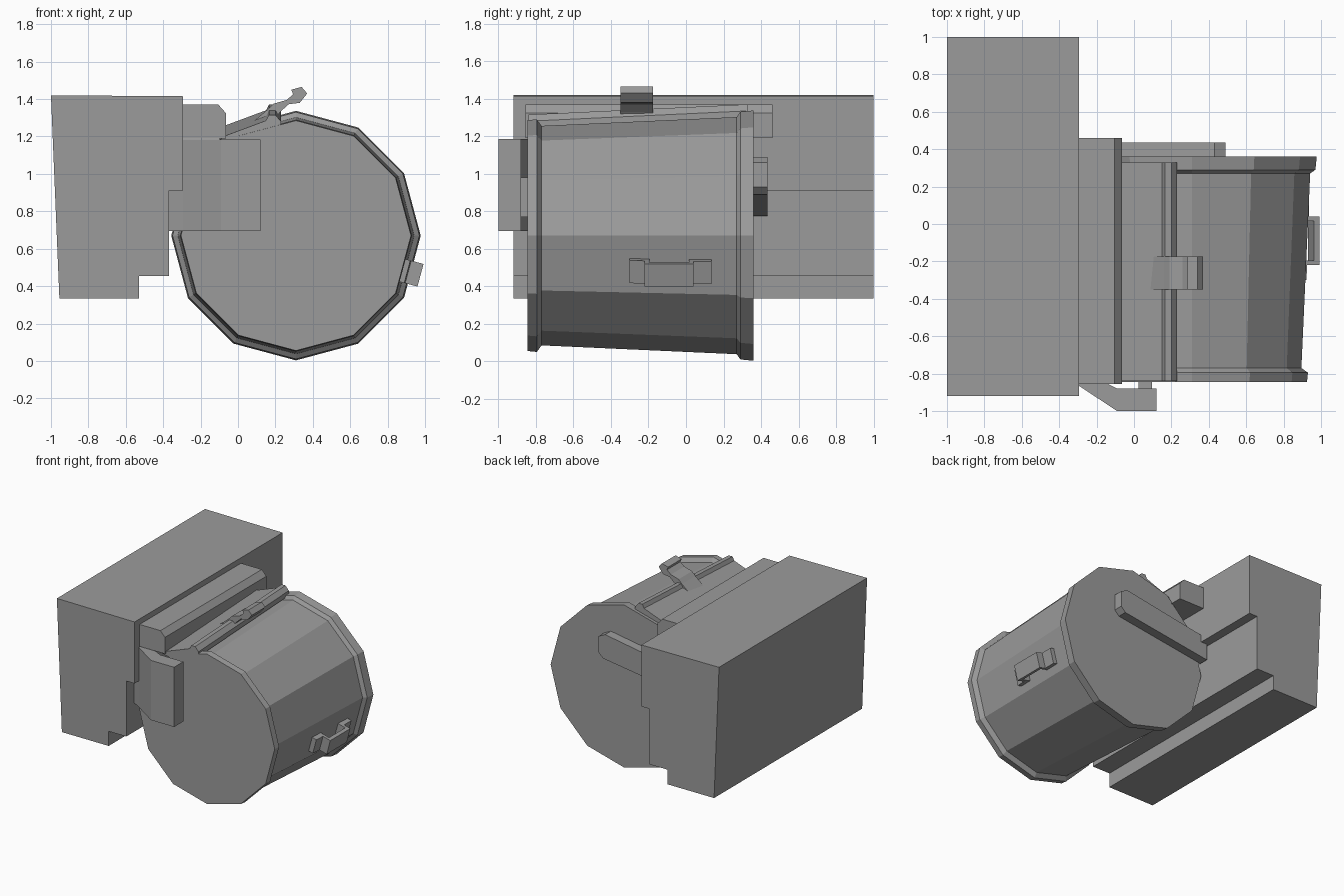
import bpy, bmesh, math
from mathutils import Vector, Matrix

cube = bpy.data.objects.get("Cube")
if cube:
    bpy.data.objects.remove(cube, do_unlink=True)

grey = bpy.data.materials.new("plain grey")
grey.use_nodes = True
colour = (0.33, 0.33, 0.33, 1)
grey.diffuse_color = colour
grey.node_tree.nodes["Principled BSDF"].inputs["Base Color"].default_value = colour


def finish(name, bm):
    bmesh.ops.recalc_face_normals(bm, faces=bm.faces)
    mesh = bpy.data.meshes.new(name)
    bm.to_mesh(mesh)
    bm.free()
    mesh.materials.append(grey)
    obj = bpy.data.objects.new(name, mesh)
    bpy.context.collection.objects.link(obj)
    return obj


def extrude(name, profile, start, end, place, shear=0.0):
    """Sweep a closed 2D profile from start to end; place maps (a, b, depth) to a point."""
    bm = bmesh.new()
    rings = []
    for d in (start, end):
        rise = Vector((0, 0, shear * (d - start)))
        rings.append([bm.verts.new(Vector(place(a, b, d)) + rise) for a, b in profile])
    n = len(profile)
    for ring in rings:
        bm.faces.new(ring)
    for i in range(n):
        j = (i + 1) % n
        bm.faces.new((rings[0][i], rings[0][j], rings[1][j], rings[1][i]))
    return finish(name, bm)


def along_y(a, b, d):
    return (a, d, b)


def along_z(a, b, d):
    return (a, b, d)


# Stepped main housing with a slightly leaning outer wall
extrude("main_housing", [(-1, 1.42), (-0.295, 1.415), (-0.295, 0.91), (-0.37, 0.91),
                         (-0.37, 0.455), (-0.53, 0.455), (-0.53, 0.335), (-0.955, 0.335)],
        -0.92, 1.0, along_y)

# Chamfered ledge beside the barrel
extrude("hinge_ledge", [(-0.3, 1.37), (-0.105, 1.37), (-0.065, 1.325),
                        (-0.065, 1.19), (-0.3, 1.19)], -0.855, 0.46, along_y)

# Bent front bracket and its pin
extrude("front_bracket", [(-0.37, -0.82), (-0.295, -0.865), (-0.09, -1), (0.12, -1),
                          (0.12, -0.88), (-0.09, -0.88), (-0.15, -0.85), (-0.37, -0.72)],
        0.695, 1.185, along_z)
extrude("front_pin", [(0.025, 0.77), (0.095, 0.77), (0.095, 0.98), (0.025, 0.98)],
        -0.89, -0.83, along_y)

# Twelve-sided tapered barrel with a flange at both ends
SIDES = 12
CENTRE = Vector((0.31, 0, 0.67))
bm = bmesh.new()
rings = []
for r, y in [(0.615, -0.845), (0.62, -0.795), (0.585, -0.77),
             (0.632, 0.27), (0.66, 0.29), (0.667, 0.36)]:
    ring = []
    for i in range(SIDES):
        a = math.tau * i / SIDES
        ring.append(bm.verts.new(CENTRE + Vector((r * math.cos(a), y, r * math.sin(a)))))
    rings.append(ring)
for low, high in zip(rings, rings[1:]):
    for i in range(SIDES):
        j = (i + 1) % SIDES
        bm.faces.new((low[i], low[j], high[j], high[i]))
bm.faces.new(rings[0])
bm.faces.new(rings[-1])
finish("barrel", bm)

# Sloping lid flap with a raised lip, following the barrel taper
extrude("lid_flap", [(-0.1, 1.18), (-0.065, 1.205), (0.15, 1.285), (0.165, 1.315),
                     (0.2, 1.315), (0.23, 1.28), (0.23, 1.24), (-0.02, 1.16)],
        -0.84, 0.33, along_y, shear=0.047)

# Curled latch on the lid
extrude("lid_latch", [(0.07, 1.27), (0.16, 1.345), (0.19, 1.375), (0.26, 1.395),
                      (0.295, 1.425), (0.285, 1.45), (0.34, 1.465), (0.37, 1.43),
                      (0.33, 1.38), (0.27, 1.372), (0.225, 1.33), (0.2, 1.3)],
        -0.35, -0.175, along_y)

# Sloping rear arm
extrude("rear_arm", [(-0.35, 0.775), (0.45, 0.89), (0.49, 0.93), (0.49, 1.06),
                     (0.43, 1.09), (-0.35, 0.96)], 0.355, 0.435, along_y)

# Strap handle standing on a side facet of the barrel
tilt = math.radians(-15)
outward = Vector((math.cos(tilt), 0, math.sin(tilt)))
across = Vector((-math.sin(tilt), 0, math.cos(tilt)))


def on_facet(a, b, d):
    return CENTRE + outward * b + across * d + Vector((0, a, 0))


extrude("side_handle", [(-0.3, 0.58), (-0.3, 0.625), (-0.22, 0.63), (-0.22, 0.698),
                        (0.04, 0.698), (0.04, 0.64), (0.135, 0.64), (0.135, 0.6),
                        (0.015, 0.6), (0.015, 0.668), (-0.195, 0.668), (-0.195, 0.58)],
        -0.095, 0.03, on_facet)
